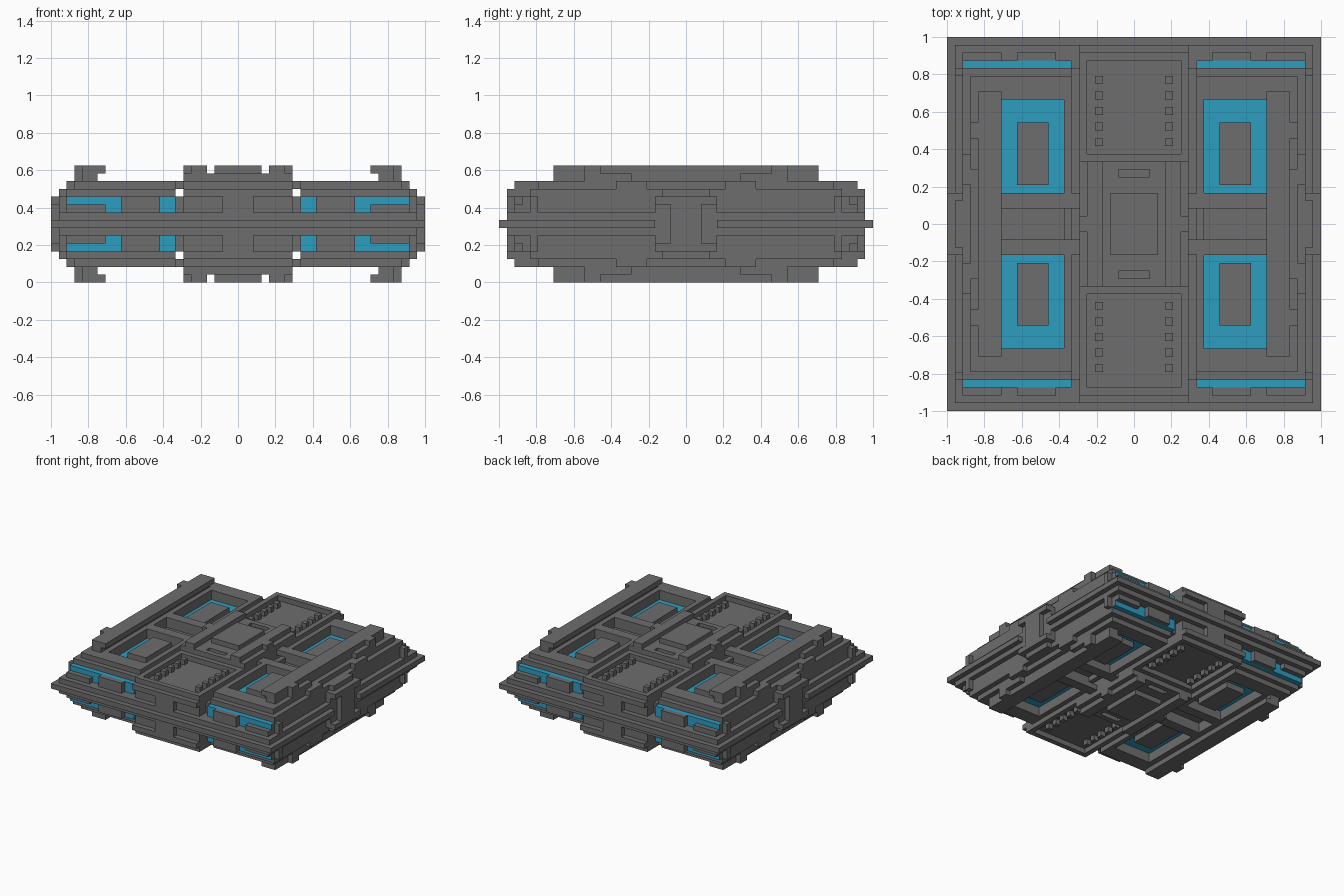
import bpy, bmesh

cube = bpy.data.objects.get("Cube")
if cube:
    bpy.data.objects.remove(cube, do_unlink=True)

U = 1 / 24      # grid unit
TOP = 15        # total height in grid units


def material(name, rgb):
    m = bpy.data.materials.new(name)
    m.use_nodes = True
    m.diffuse_color = (*rgb, 1)
    b = next(n for n in m.node_tree.nodes if n.type == 'BSDF_PRINCIPLED')
    b.inputs["Base Color"].default_value = (*rgb, 1)
    b.inputs["Roughness"].default_value = 0.8
    return m


GREY = material("hull grey", (0.155, 0.155, 0.155))
BLUE = material("panel blue", (0.027, 0.337, 0.527))


def spans(a, b, mid=0):
    """An interval and its mirror image, or one interval across the middle."""
    if a <= mid:
        return [(2 * mid - b, b)]
    return [(a, b), (2 * mid - b, 2 * mid - a)]


def part(name, boxes, mat=GREY):
    """Boxes (x0, x1, y0, y1, z0, z1) in grid units, mirrored on all axes."""
    bm = bmesh.new()
    for x0, x1, y0, y1, z0, z1 in boxes:
        for xs in spans(x0, x1):
            for ys in spans(y0, y1):
                for zs in spans(z0, z1, TOP / 2):
                    vs = bmesh.ops.create_cube(bm, size=1)["verts"]
                    for v in vs:
                        v.co = [(s[0] if c < 0 else s[1]) * U
                                for s, c in zip((xs, ys, zs), v.co)]
    me = bpy.data.meshes.new(name)
    bm.to_mesh(me)
    bm.free()
    me.materials.append(mat)
    ob = bpy.data.objects.new(name, me)
    bpy.context.collection.objects.link(ob)
    return ob


# Core and the stepped equator
part("core_body", [(0, 21, 0, 20, 0, 11)])
part("equator_plate", [(0, 24, 4, 24, 0, 8), (0, 23, 0, 24, 0, 8)])
part("equator_ledge", [(0, 23, 0, 23, 0, 9)])

# Side walls, corner blocks and central side brackets
part("side_wall", [(21, 22, 0, 19, 0, 11), (21, 22, 19, 20, 0, 11),
                   (22, 23, 0, 4, 0, 11), (22, 23, 19, 20, 9, 11)])
part("side_bracket", [(23, 24, 0, 2, 0, 11), (23, 24, 0, 4, 10, 11)])
part("side_cap", [(21, 23, 0, 3, 11, 12)])

# Blue end bands with grey armour blocks
part("blue_end_band", [(8, 21.95, 20, 21, 9, 11)], BLUE)
part("end_block", [(10, 15, 20, 22, 9, 11), (17, 22, 21, 22, 9, 10),
                   (21.95, 22, 20, 21, 9, 11)])

# Raised deck around the window bays
part("lower_deck", [(8, 9, 0, 20, 11, 12), (17, 22, 0, 20, 11, 12),
                    (9, 17, 16, 20, 11, 12)])
part("upper_deck", [(8, 9, 4, 19, 12, 13), (17, 21, 0, 19, 12, 13),
                    (9, 17, 16, 19, 12, 13), (21, 22, 5, 9, 12, 13)])
part("cross_bar", [(7, 17, 2, 4, 12, 13), (9, 17, 2, 4, 11, 12)])

# Blue window bays with grey raised boxes
part("blue_window", [(9, 17, 4, 16, 11, 11.15)], BLUE)
part("window_box", [(11, 15, 5, 13, 11, 12.3)])

# Overhanging side rails
part("rail_wall", [(18, 20, 0, 17, 13, 14)])
part("rail_top", [(17, 20, 0, 17, 14, 15)])
part("rail_bracket", [(20, 21, 7, 13, 13, 14), (20, 21, 11, 13, 14, 15)])

# Central spine with a tray at each end
part("spine", [(0, 7, 0, 22, 0, 12), (0, 7, 22, 23, 11, 12),
               (0, 2, 22, 23, 0, 11)])
part("tray_rim", [(6, 7, 8, 22, 12, 13), (0, 6, 21, 22, 12, 13),
                  (0, 6, 8, 9, 12, 13)])
part("tray_stud", [(4, 5, y, y + 1, 12, 13) for y in range(10, 19, 2)])

# Raised middle of the spine, slotted near both ends
part("middle_block", [(0, 7, 0, 8, 12, 13), (0, 7, 0, 6, 13, 14),
                      (0, 7, 7, 8, 13, 14), (2, 7, 6, 7, 13, 14)])
part("middle_strip", [(4, 6, 0, 8, 14, 15), (6, 7, 0, 1, 14, 15)])
part("middle_panel", [(0, 3, 0, 4, 14, 15)])
